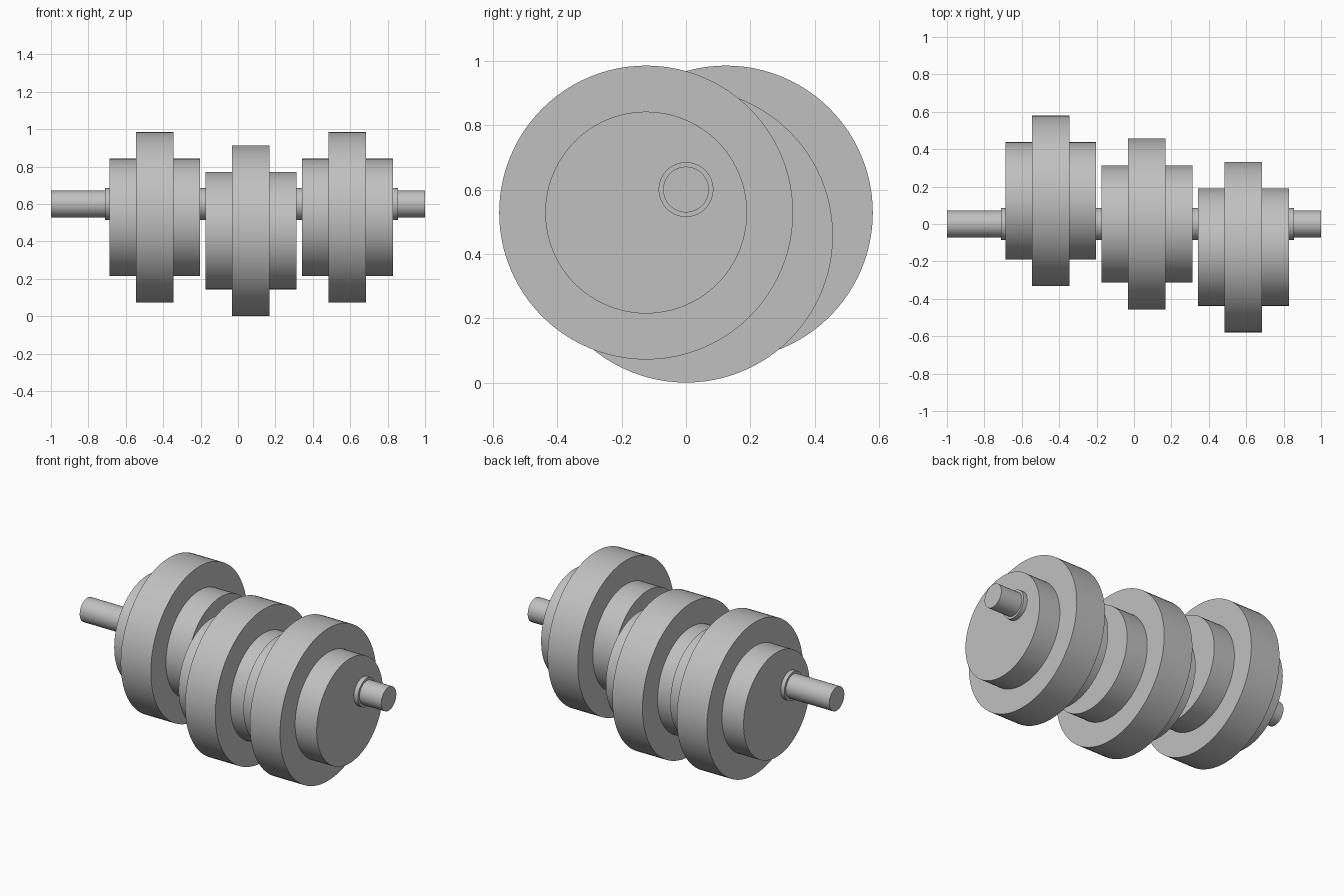
import bpy
import math

cube = bpy.data.objects.get("Cube")
if cube:
    bpy.data.objects.remove(cube, do_unlink=True)

# Plain machined steel
steel = bpy.data.materials.new("steel grey")
steel.use_nodes = True
color = (0.53, 0.53, 0.53, 1)
steel.diffuse_color = color
steel.node_tree.nodes["Principled BSDF"].inputs["Base Color"].default_value = color

AXIS_Z = 0.6          # height of the shaft
THROW = 0.143         # eccentric offset of each cam
HUB_R, DISC_R = 0.3135, 0.4565


def cylinder(name, x0, x1, radius, y=0.0, z=AXIS_Z):
    """Round part lying along x between x0 and x1."""
    bpy.ops.mesh.primitive_cylinder_add(
        vertices=96, radius=radius, depth=x1 - x0,
        location=((x0 + x1) / 2, y, z), rotation=(0, math.pi / 2, 0))
    part = bpy.context.object
    part.name = name
    part.data.materials.append(steel)
    bpy.ops.object.shade_smooth_by_angle(angle=math.radians(30))


# Shaft and its thicker core
cylinder("shaft", -1, 1, 0.071)
cylinder("shaft_collar", -0.712, 0.855, 0.085)

# Three eccentric cams, each a wide hub with a larger disc, 120 degrees apart
for label, x, angle in (("right", -0.445, 30), ("middle", 0.069, 270), ("left", 0.585, 150)):
    y = THROW * math.cos(math.radians(angle))
    z = AXIS_Z - THROW * abs(math.sin(math.radians(angle)))
    cylinder(label + "_hub", x - 0.243, x + 0.243, HUB_R, y, z)
    cylinder(label + "_disc", x - 0.1, x + 0.1, DISC_R, y, z)
